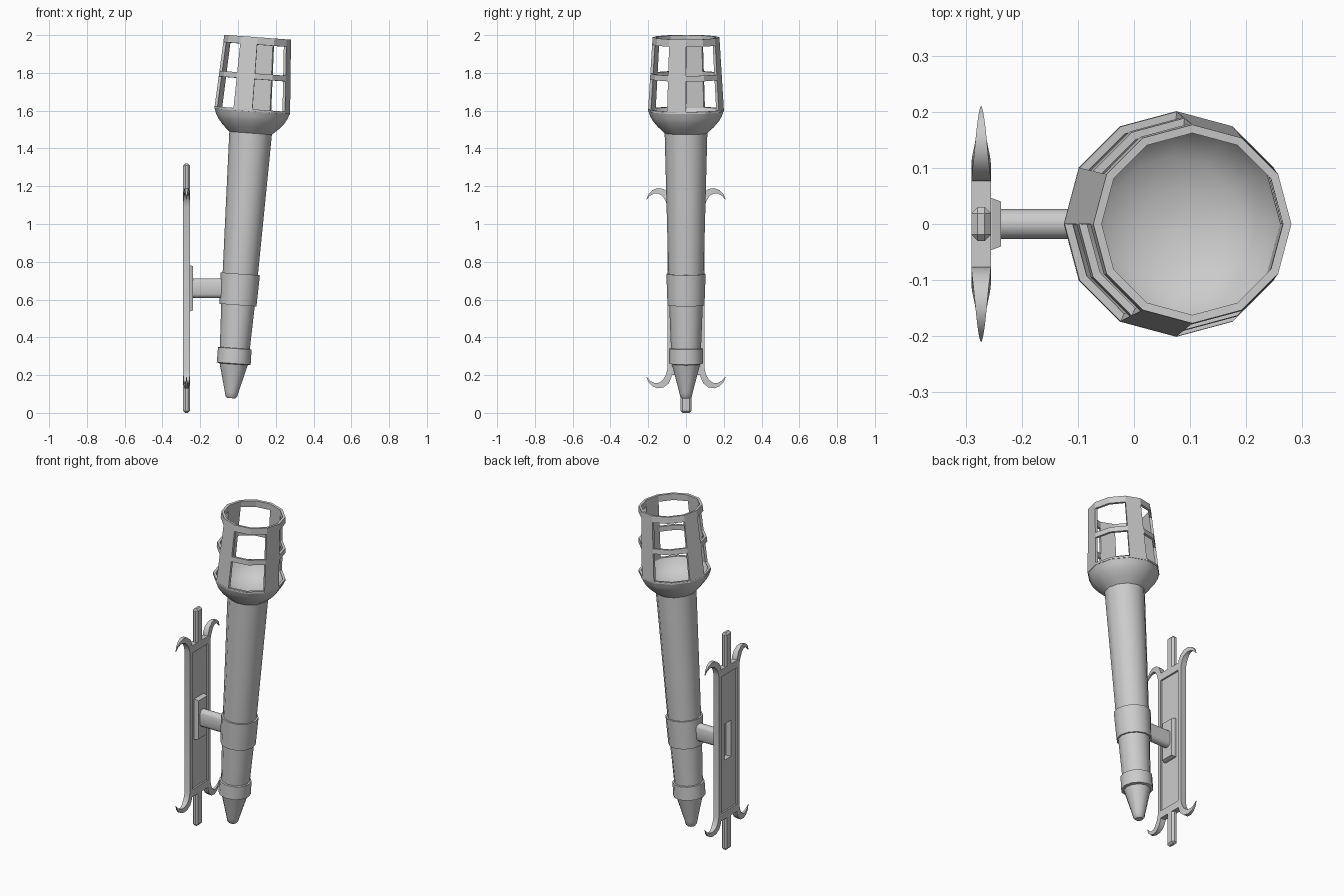
import bpy, bmesh, math
from mathutils import Vector

if "Cube" in bpy.data.objects:
    bpy.data.objects.remove(bpy.data.objects["Cube"])

TILT = math.radians(4.2)
AXIS_X = -0.042      # where the torch axis meets z = 0
SIDES = 12
PLATE_X = -0.2725
MID_Z = 0.66


def finish(name, bm, smooth=None):
    bmesh.ops.recalc_face_normals(bm, faces=bm.faces)
    me = bpy.data.meshes.new(name)
    bm.to_mesh(me)
    bm.free()
    ob = bpy.data.objects.new(name, me)
    bpy.context.collection.objects.link(ob)
    if smooth:
        bpy.ops.object.select_all(action='DESELECT')
        ob.select_set(True)
        bpy.context.view_layer.objects.active = ob
        bpy.ops.object.shade_smooth_by_angle(angle=math.radians(smooth))
    return ob


def ring(bm, r, z):
    return [bm.verts.new((r * math.cos(2 * math.pi * i / SIDES),
                          r * math.sin(2 * math.pi * i / SIDES), z)) for i in range(SIDES)]


def lathe(name, profile):
    """Closed turned part on the tilted torch axis; profile is (radius, height)."""
    bm = bmesh.new()
    rings = [ring(bm, r, z) for r, z in profile]
    for a, b in zip(rings, rings[1:]):
        for i in range(SIDES):
            j = (i + 1) % SIDES
            bm.faces.new((a[i], a[j], b[j], b[i]))
    bm.faces.new(rings[0])
    bm.faces.new(rings[-1])
    return tilt(finish(name, bm, 35))


def tilt(ob):
    ob.location.x = AXIS_X
    ob.rotation_euler.y = TILT
    return ob


def box(name, x0, x1, y0, y1, z0, z1, bevel=0):
    bm = bmesh.new()
    bmesh.ops.create_cube(bm, size=1)
    for v in bm.verts:
        v.co = Vector(((x0 + x1) / 2 + v.co.x * (x1 - x0),
                       (y0 + y1) / 2 + v.co.y * (y1 - y0),
                       (z0 + z1) / 2 + v.co.z * (z1 - z0)))
    if bevel:
        bmesh.ops.bevel(bm, geom=list(bm.edges), offset=bevel, segments=1,
                        profile=0.5, affect='EDGES')
    return finish(name, bm)


# Torch body: shaft flaring to a hollow bowl
lathe("shaft", [(0.079, 0.33), (0.09, 0.6), (0.113, 1.485), (0.148, 1.517), (0.176, 1.55),
                (0.19, 1.575), (0.201, 1.607), (0.186, 1.607), (0.165, 1.565),
                (0.12, 1.53), (0.06, 1.51), (0.01, 1.505)])
lathe("shaft_band", [(0.085, 0.572), (0.098, 0.572), (0.104, 0.738), (0.09, 0.738)])
lathe("lower_collar", [(0.07, 0.257), (0.09, 0.262), (0.089, 0.342), (0.075, 0.345)])
lathe("tip", [(0.022, 0.078), (0.031, 0.088), (0.036, 0.11), (0.075, 0.26)])

# Cage: four window columns two facets wide, four posts one facet wide
bm = bmesh.new()
rows = [1.6, 1.612, 1.772, 1.802, 1.955, 1.994]
rings = [ring(bm, 0.201 - 0.024 * (z - 1.6) / 0.394, z) for z in rows]
for k in range(len(rows) - 1):
    for i in range(SIDES):
        if k in (1, 3) and i % 3 != 2:
            continue
        j = (i + 1) % SIDES
        bm.faces.new((rings[k][i], rings[k][j], rings[k + 1][j], rings[k + 1][i]))
cage = tilt(finish("cage", bm))
solid = cage.modifiers.new("thickness", 'SOLIDIFY')
solid.thickness = 0.015
solid.offset = -1

# Side rails ending in tapered curls, as (y, z, half width, half depth)
half_rail = [(0.087, MID_Z, 0.012, 0.0175), (0.087, 1.09, 0.012, 0.0175),
             (0.092, 1.125, 0.016, 0.0175), (0.106, 1.153, 0.018, 0.016),
             (0.126, 1.17, 0.017, 0.013), (0.15, 1.176, 0.014, 0.010),
             (0.174, 1.17, 0.010, 0.007), (0.194, 1.154, 0.006, 0.004),
             (0.209, 1.13, 0.001, 0.001)]
rail = [(y, 2 * MID_Z - z, w, d) for y, z, w, d in half_rail[:0:-1]] + half_rail
for side, label in ((1, "back"), (-1, "front")):
    bm = bmesh.new()
    loops = []
    for i, (y, z, w, d) in enumerate(rail):
        a, b = rail[max(i - 1, 0)], rail[min(i + 1, len(rail) - 1)]
        t = Vector((b[0] - a[0], b[1] - a[1])).normalized()
        loops.append([bm.verts.new((PLATE_X + sx * d, side * (y - t.y * w * sn),
                                    z + t.x * w * sn))
                      for sx, sn in ((-1, -1), (1, -1), (1, 1), (-1, 1))])
    for a, b in zip(loops, loops[1:]):
        for i in range(4):
            j = (i + 1) % 4
            bm.faces.new((a[i], a[j], b[j], b[i]))
    bm.faces.new(loops[0])
    bm.faces.new(loops[-1])
    finish(label + "_rail", bm, 35)

# Cross rails and end bars, top and bottom
for label, s in (("upper", 1), ("lower", -1)):
    z = sorted((MID_Z + s * 0.415, MID_Z + s * 0.46))
    box(label + "_cross_rail", -0.29, -0.255, -0.09, 0.09, *z)
    z = sorted((MID_Z + s * 0.43, MID_Z + s * 0.66))
    box(label + "_end_bar", -0.29, -0.255, -0.03, 0.03, *z, bevel=0.011)

# Recessed panel with a slot behind the bracket
for label, y0, y1, z0, z1 in (("left", -0.08, -0.032, 0.24, 1.08),
                              ("right", 0.032, 0.08, 0.24, 1.08),
                              ("top", -0.032, 0.032, 0.77, 1.08),
                              ("bottom", -0.032, 0.032, 0.24, 0.55)):
    box("panel_" + label, -0.28, -0.265, y0, y1, z0, z1)

# Bracket block: tapered cup, open towards the slot
bm = bmesh.new()
loops = [[bm.verts.new((x, sy * hy, MID_Z + sz * hz))
          for sy, sz in ((-1, -1), (1, -1), (1, 1), (-1, 1))]
         for x, hy, hz in ((-0.27, 0.034, 0.112), (-0.27, 0.046, 0.122), (-0.253, 0.046, 0.122),
                           (-0.237, 0.04, 0.116), (-0.246, 0.034, 0.112))]
del_verts = loops[4]
for a, b in ((0, 1), (1, 2), (2, 3), (0, 4)):
    for i in range(4):
        j = (i + 1) % 4
        bm.faces.new((loops[a][i], loops[a][j], loops[b][j], loops[b][i]))
bm.faces.new(loops[3])
bm.faces.new(loops[4])
finish("bracket_block", bm)

# Arm with a rounded section from block to band
bm = bmesh.new()
section = []
for k in range(16):
    a = 2 * math.pi * (k + 0.5) / 16
    section.append((0.027 * math.cos(a),
                    MID_Z + math.copysign(0.026, math.sin(a)) + 0.027 * math.sin(a)))
ends = [[bm.verts.new((x, y, z)) for y, z in section] for x in (-0.25, -0.05)]
for i in range(16):
    j = (i + 1) % 16
    bm.faces.new((ends[0][i], ends[0][j], ends[1][j], ends[1][i]))
for e in ends:
    bm.faces.new(e)
finish("bracket_arm", bm, 35)
